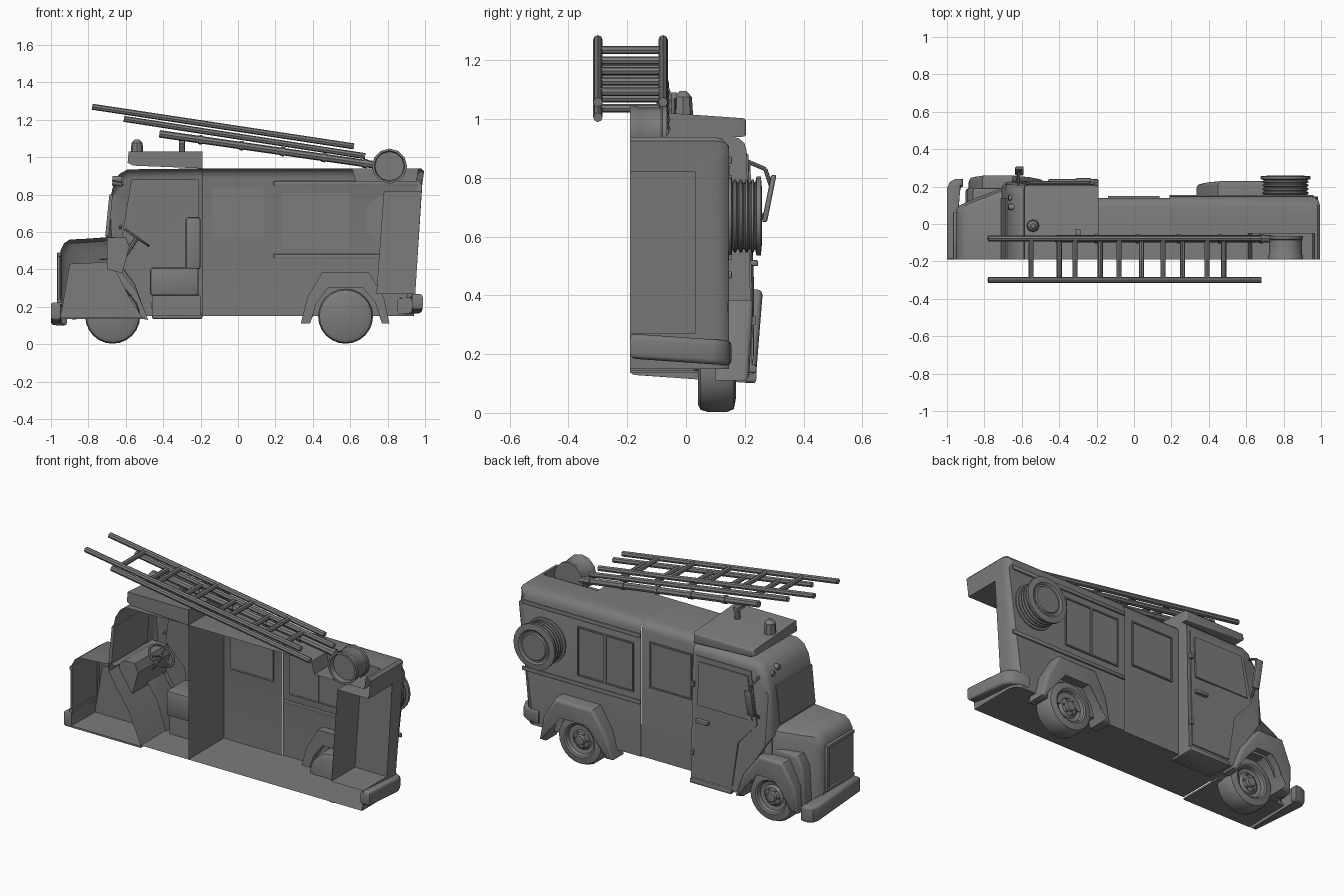
import bpy, bmesh, math
from mathutils import Vector, Matrix

cube = bpy.data.objects.get("Cube")
if cube:
    bpy.data.objects.remove(cube, do_unlink=True)

grey = bpy.data.materials.new("plain grey")
grey.use_nodes = True
grey.diffuse_color = (0.2, 0.2, 0.2, 1)
grey.node_tree.nodes["Principled BSDF"].inputs["Base Color"].default_value = (0.2, 0.2, 0.2, 1)
CUT = -0.19  # open side of the half vehicle
made = []


def finish(name, bm):
    bmesh.ops.recalc_face_normals(bm, faces=bm.faces)
    mesh = bpy.data.meshes.new(name)
    bm.to_mesh(mesh)
    bm.free()
    mesh.materials.append(grey)
    ob = bpy.data.objects.new(name, mesh)
    bpy.context.collection.objects.link(ob)
    made.append(ob)
    return ob


def prism(name, pts, lo, hi, axis="y", bevel=0, rule=None, start=True, end=True, skip=(), both=False, shear=None):
    """Extrude an outline (x,z along y, or x,y along z); ends and chosen sides may stay open."""
    bm = bmesh.new()
    put = (lambda a, b, h: (a, h, b)) if axis == "y" else (lambda a, b, h: (a, b, h))
    n = len(pts)
    low = [bm.verts.new(put(a, b, lo)) for a, b in pts]
    top = [bm.verts.new(put(a, b, hi)) for a, b in pts]
    for i in range(n):
        if i not in skip:
            bm.faces.new((low[i], low[(i + 1) % n], top[(i + 1) % n], top[i]))
    caps = [bm.faces.new(v) for v, keep in ((low, start), (top, end)) if keep]
    if bevel:
        edges = [e for f in (caps if both else caps[-1:]) for e in f.edges
                 if rule is None or rule((e.verts[0].co + e.verts[1].co) / 2)]
        bmesh.ops.bevel(bm, geom=edges, offset=bevel, segments=3, profile=0.5, affect="EDGES")
    if shear:
        for v in bm.verts:
            v.co += Vector(shear(v.co))
    return finish(name, bm)


def box(name, x0, x1, y0, y1, z0, z1, bevel=0, shear=None):
    bm = bmesh.new()
    bmesh.ops.create_cube(bm, size=1)
    for v in bm.verts:
        v.co = Vector((x0 if v.co.x < 0 else x1, y0 if v.co.y < 0 else y1, z0 if v.co.z < 0 else z1))
    if bevel:
        bmesh.ops.bevel(bm, geom=bm.edges[:], offset=bevel, segments=2, profile=0.5, affect="EDGES")
    if shear:
        for v in bm.verts:
            v.co += Vector(shear(v.co))
    return finish(name, bm)


def rod(name, a, b, r, sides=8, r2=None):
    a, b = Vector(a), Vector(b)
    bm = bmesh.new()
    turn = (b - a).to_track_quat("Z", "Y").to_matrix().to_4x4()
    bmesh.ops.create_cone(bm, cap_ends=True, segments=sides, radius1=r, radius2=r if r2 is None else r2,
                          depth=(b - a).length, matrix=Matrix.Translation((a + b) / 2) @ turn)
    return finish(name, bm)


def lathe(name, profile, x, z, sides):
    """Spin (radius, y) points around a y axis through x, z."""
    bm = bmesh.new()
    vs = [bm.verts.new((x + r, y, z)) for r, y in profile]
    es = [bm.edges.new(p) for p in zip(vs, vs[1:])]
    bmesh.ops.spin(bm, geom=vs + es, cent=(x, 0, z), axis=(0, 1, 0), angle=math.tau, steps=sides)
    bmesh.ops.remove_doubles(bm, verts=bm.verts, dist=1e-5)
    return finish(name, bm)


def lean(co):  # cab side leans in towards the roof
    return (0, -0.05 * max(0, co.z - 0.5) if co.y > 0.1 else 0, 0)


def droop(co):  # bumper ends hang lower than the middle
    return (0, 0, -0.07 * (co.y + 0.19))


# Cab shell with footwell front and rear bulkhead
cab = [(-.19, .15), (-.19, .94), (-.59, .935), (-.635, .91), (-.665, .86), (-.685, .77), (-.71, .53),
       (-.66, .45), (-.58, .33), (-.5, .15)]
prism("cab_shell", cab, CUT, .226, bevel=.045, rule=lambda c: c.z > .5 and c.x < -.25, start=False, shear=lean)
prism("windscreen", [(-.71, .58), (-.688, .8), (-.67, .8), (-.69, .58)], CUT, .14)
prism("cab_door", [(-.21, .18), (-.21, .88), (-.57, .88), (-.62, .58), (-.5, .45), (-.46, .18)], .216, .231, shear=lean)
prism("door_window", [(-.235, .6), (-.235, .85), (-.555, .85), (-.59, .6)], .212, .236, shear=lean)
box("door_handle", -.31, -.23, .22, .245, .5, .52, .004)
box("cab_step", -.46, -.19, .08, .24, .135, .165, .008)
for z in (.3, .7):
    box("door_hinge", -.212, -.195, .22, .238, z, z + .03)

# Body: middle and rear sections, with doorway and roof well at the back
prism("middle_body", [(-.19, .15), (.19, .15), (.19, .94), (-.19, .94)], CUT, .14, bevel=.05,
      rule=lambda c: c.z > .9, start=False, skip=(1, 3))
bottom = [(.19, .15), (.94, .15)]
back = [(.985, .85), (.995, .925), (.98, .94)]
doorway = [(.948, .27), (.74, .27), (.78, .82), (.982, .82)]
well = [(.965, .94), (.955, .87), (.63, .87), (.61, .94)]
full = bottom + back + [(.19, .94)]
middle = bottom + doorway + back + [(.19, .94)]
inner = bottom + doorway + back + well + [(.19, .94)]
prism("rear_body", full, .03, .147, bevel=.05, rule=lambda c: c.z > .9 or c.x > .94,
      start=False, skip=(len(full) - 1,))
prism("rear_body_doorway", middle, -.05, .03, start=False, end=False, skip=(len(middle) - 1,))
prism("rear_body_well", inner, CUT, -.05, start=False, end=False, skip=(len(inner) - 1,))
prism("doorway_side", doorway, .03, .034)
prism("roof_well_side", well, -.05, -.046)
for z in (.47, .86):
    box("side_rail", .19, .96, .144, .156, z - .012, z + .012, .004)


def window(x0, x1, z0, z1, y):
    box("window_glass", x0, x1, y - .006, y + .003, z0, z1)
    t = .008
    for a, b, c, d in ((x0, x1, z0, z0 + t), (x0, x1, z1 - t, z1), (x0, x0 + t, z0, z1), (x1 - t, x1, z0, z1)):
        box("window_frame", a, b, y - .008, y + .009, c, d)


window(-.14, .135, .57, .84, .14)
window(.235, .42, .52, .81, .147)
window(.42, .6, .52, .81, .147)

# Bonnet, grille and front floor
bm = bmesh.new()
rows = []
for x, w, top, low in ((-.95, .08, .5, .16), (-.93, .1, .54, .15), (-.9, .115, .56, .15),
                       (-.83, .145, .563, .15), (-.8, .155, .565, .35), (-.66, .212, .575, .35)):
    section = ((CUT, top), (w - .05, top - .004), (w - .015, top - .02), (w, top - .06), (w, low))
    rows.append([bm.verts.new((x, y, z)) for y, z in section])
for r, s in zip(rows, rows[1:]):
    for i in range(4):
        bm.faces.new((r[i], r[i + 1], s[i + 1], s[i]))
bm.faces.new(rows[0] + [bm.verts.new((-.95, CUT, .16))])
finish("bonnet", bm)
box("grille_panel", -.956, -.948, CUT, .045, .24, .47)
for a, b, c, d in ((CUT, .065, .47, .49), (CUT, .065, .22, .24), (.045, .065, .22, .49)):
    box("grille_frame", -.967, -.945, a, b, c, d, .004)
box("front_floor", -.95, -.5, CUT, .1, .135, .145)

# Wheel housing, front wing and wheel arches
prism("wheel_housing", [(-.95, .14), (-.9, .43), (-.69, .44), (-.64, .37), (-.58, .25), (-.51, .14)], .025, .03)
wing = [(-.9, .14), (-.89, .38), (-.86, .45), (-.65, .46), (-.55, .32), (-.49, .15)]
opening = [(-.53, .14), (-.57, .26), (-.63, .325), (-.75, .325), (-.8, .27), (-.83, .14)]
flare = [(-.885, .13), (-.88, .28), (-.81, .42), (-.65, .42), (-.54, .28), (-.48, .13)]
rear_arch = [(.335, .11), (.37, .25), (.45, .385), (.7, .385), (.78, .25), (.81, .11),
             (.77, .11), (.735, .22), (.67, .3), (.48, .3), (.42, .22), (.385, .11)]
prism("front_wing", wing + opening, .03, .19, bevel=.015, start=False)
prism("front_wheel_arch", flare + opening, .15, .262, bevel=.02,
      shear=lambda c: (0, .08 * (c.z - .42) if c.y > .18 else 0, 0))
prism("rear_wheel_arch", rear_arch, .1, .23, bevel=.02,
      shear=lambda c: (0, .06 * (c.z - .38) if c.y > .12 else 0, 0))

# Wheels
tyre = [(0, .04), (.12, .04), (.14, .05), (.147, .075), (.147, .14), (.137, .163), (.1, .17), (.09, .165),
        (.084, .145), (.062, .14), (.05, .152), (.03, .155), (.026, .17), (0, .172)]
for side, x in (("front", -.67), ("rear", .575)):
    lathe(side + "_wheel", tyre, x, .15, 24)
    for k in range(6):
        a = k * math.tau / 6
        p = Vector((x + .042 * math.cos(a), .15, .15 + .042 * math.sin(a)))
        rod("wheel_bolt", p, p + Vector((0, .012, 0)), .005, 6)

# Bumpers
prism("front_bumper", [(-1, CUT), (-1, .19), (-.985, .225), (-.955, .24), (-.915, .24), (-.915, .2),
                       (-.945, .185), (-.95, CUT)], .13, .225, "z", bevel=.015, both=True, shear=droop)
prism("rear_bumper", [(.988, CUT), (.985, .09), (.965, .13), (.93, .15), (.85, .155), (.85, .135), (.93, .11),
                      (.93, CUT)], .185, .27, "z", bevel=.018, both=True, shear=droop)

# Roof box, beacon and ladder rest
prism("roof_box", [(-.56, .955), (-.59, .97), (-.585, 1.03), (-.19, 1.03), (-.19, .94)], CUT, .205, bevel=.012,
      shear=lambda c: (0, 0, -.07 * (c.y + .19) if c.z > 1 else 0))
rod("beacon", (-.54, -.01, 1.0), (-.54, -.01, 1.075), .035, 8, .03)
rod("beacon_cap", (-.54, -.01, 1.075), (-.54, -.01, 1.095), .03, 8, .012)
rod("ladder_rest", (-.3, -.05, 1.01), (-.3, -.05, 1.085), .016)
box("ladder_cradle", -.315, -.285, -.1, -.03, 1.07, 1.09)


# Ladders: two sliding sections over one carrier rail
def ladder(name, x0, z0, x1, z1, first, step):
    slope = (z1 - z0) / (x1 - x0)
    for y in (-.3, -.078):
        rod(name + "_rail", (x0, y, z0), (x1, y, z1), .016, 8)
    x = first
    while x < x1 - .1:
        z = z0 + slope * (x - x0)
        rod(name + "_rung", (x, -.3, z), (x, -.078, z), .014, 8)
        x += step


ladder("upper_ladder", -.78, 1.27, .62, 1.058, -.55, .235)
ladder("lower_ladder", -.61, 1.205, .68, 1.006, -.4, .22)
rod("carrier_rail", (-.42, -.078, 1.125), (.74, -.078, .958), .02, 8)
for k in range(5):
    x = -.21 + k * .22
    z = 1.125 - .144 * (x + .42)
    rod("carrier_collar", (x, -.078, z), (x + .02, -.078, z - .003), .025, 8)

# Roof drum and side hose reel
lathe("roof_drum", [(0, CUT + .03), (.078, CUT + .03), (.082, CUT), (.094, CUT), (.094, CUT + .02), (.088, CUT + .03),
                    (.088, -.085), (.093, -.08), (.093, -.065), (0, -.065)], .81, .952, 12)
hose = [(0, .14), (.132, .14), (.132, .155)]
for k in range(4):
    y = .158 + k * .02
    hose += [(.112, y), (.124, y + .005), (.124, y + .012), (.112, y + .017)]
hose += [(.134, .24), (.134, .255), (.1, .258), (.09, .25), (.08, .25), (.075, .258), (0, .258)]
lathe("hose_reel", hose, .81, .67, 24)

# Mirror and cab marker lamps
box("mirror", -.635, -.59, .262, .28, .65, .81, .006, lambda c: (0, .2 * (c.z - .67), 0))
rod("mirror_upper_arm", (-.62, .2, .86), (-.615, .27, .83), .007)
rod("mirror_upper_link", (-.615, .27, .83), (-.615, .29, .77), .007)
rod("mirror_lower_arm", (-.63, .21, .62), (-.615, .27, .68), .007)
for y, z in ((.09, .88), (.14, .86)):
    rod("marker_lamp", (-.62, y, z), (-.672, y, z + .005), .018, 12, .015)

# Cab interior
box("seat_plinth", -.46, -.2, .02, .17, .15, .26)
box("seat_base", -.47, -.21, 0, .18, .26, .41, .015)
box("seat_back", -.28, -.2, 0, .18, .4, .68, .015)
prism("dashboard", [(-.7, .4), (-.7, .57), (-.6, .57), (-.58, .52), (-.62, .38)], -.1, .2)
rod("steering_column", (-.62, .06, .45), (-.54, .06, .57), .012)
tilt = Matrix.Translation((-.54, .06, .57)) @ Matrix.Rotation(math.radians(35), 4, "Y")
rim = [tilt @ Vector((.075 * math.cos(k * math.tau / 16), .075 * math.sin(k * math.tau / 16), 0)) for k in range(16)]
for k in range(16):
    rod("steering_rim", rim[k - 1], rim[k], .007, 6)
for k in (0, 5, 11):
    rod("steering_spoke", tilt.translation, rim[k], .005, 6)

# Smooth rounded surfaces while keeping edges crisp
bpy.ops.object.select_all(action="DESELECT")
for ob in made:
    ob.select_set(True)
bpy.context.view_layer.objects.active = made[0]
bpy.ops.object.shade_smooth_by_angle(angle=math.radians(35))
